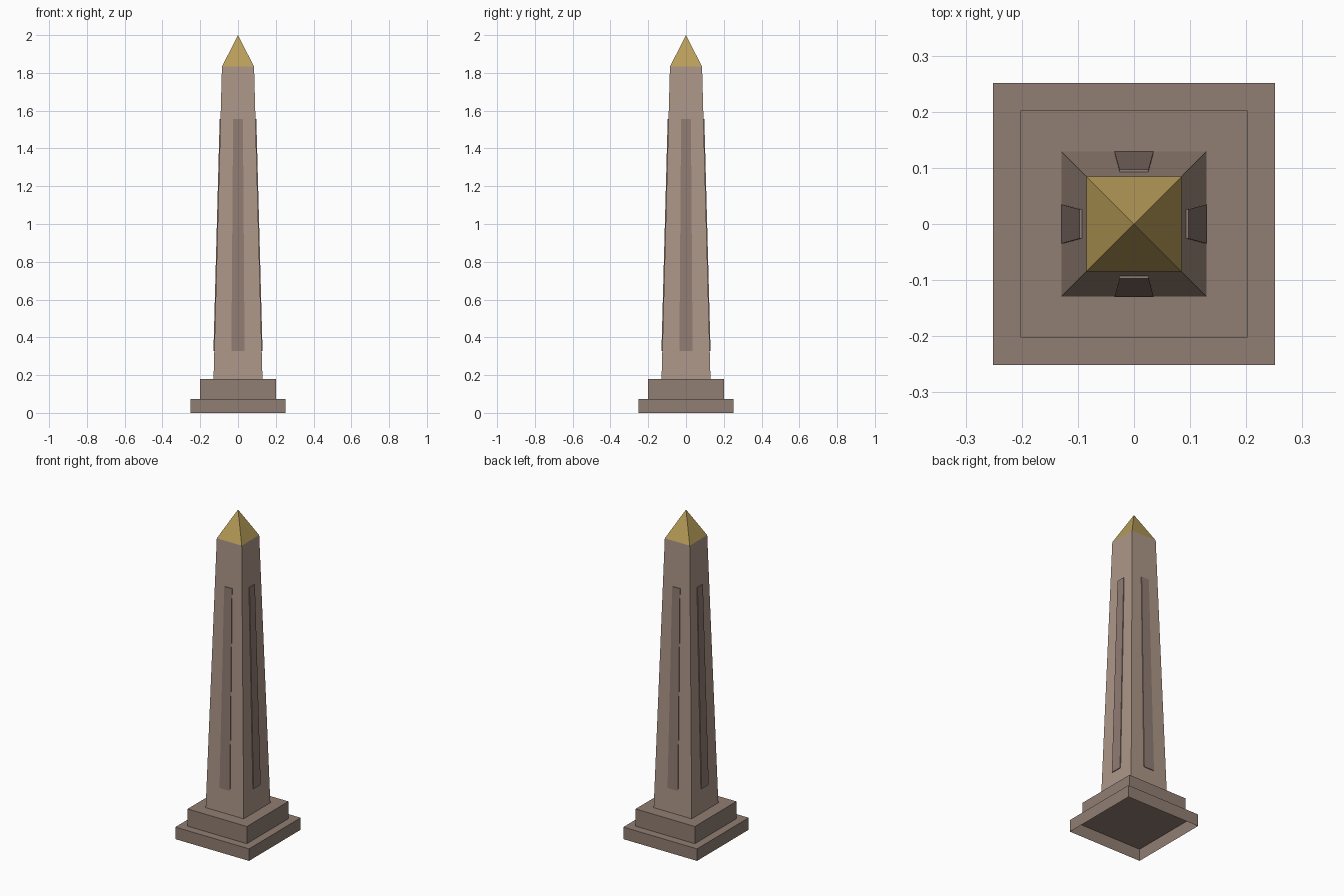
import bpy, bmesh
from mathutils import Matrix
from math import pi

if "Cube" in bpy.data.objects:
    bpy.data.objects.remove(bpy.data.objects["Cube"])


def material(name, rgb):
    m = bpy.data.materials.new(name)
    m.diffuse_color = (*rgb, 1)
    m.use_nodes = True
    m.node_tree.nodes["Principled BSDF"].inputs["Base Color"].default_value = m.diffuse_color
    return m


def make_object(name, bm, mat):
    bmesh.ops.recalc_face_normals(bm, faces=bm.faces)
    mesh = bpy.data.meshes.new(name)
    bm.to_mesh(mesh)
    bm.free()
    mesh.materials.append(mat)
    ob = bpy.data.objects.new(name, mesh)
    bpy.context.collection.objects.link(ob)
    return ob


def square_block(name, z0, half0, z1, half1, mat):
    """Tapered square block, or a pyramid when half1 is 0; underside left open."""
    bm = bmesh.new()
    bmesh.ops.create_cone(bm, cap_ends=True, segments=4, radius1=half0 * 2 ** 0.5,
                          radius2=half1 * 2 ** 0.5, depth=z1 - z0,
                          matrix=Matrix.Translation((0, 0, (z0 + z1) / 2)) @ Matrix.Rotation(pi / 4, 4, 'Z'))
    bmesh.ops.remove_doubles(bm, verts=bm.verts, dist=1e-5)
    bm.normal_update()
    low = [f for f in bm.faces if all(v.co.z < z0 + 1e-4 for v in f.verts)]
    bmesh.ops.delete(bm, geom=low, context='FACES_ONLY')
    return make_object(name, bm, mat)


stone = material("stone", (0.42, 0.31, 0.25))
dark_stone = material("dark_stone", (0.28, 0.21, 0.17))
panel_stone = material("panel_stone", (0.28, 0.20, 0.17))
gold = material("gold", (0.48, 0.34, 0.10))

# Stepped plinth, shaft and gilded cap
Z_BASE, Z_CAP, H_BASE, H_CAP = 0.18, 1.833, 0.1295, 0.085
square_block("lower_plinth", 0, 0.251, 0.074, 0.251, dark_stone)
square_block("upper_plinth", 0.074, 0.202, Z_BASE, 0.202, dark_stone)
square_block("shaft", Z_BASE, H_BASE, Z_CAP, H_CAP, stone)
square_block("cap", Z_CAP, H_CAP, 2.0, 0, gold)

# Thin raised panel following the slope of each shaft face
for i, side in enumerate(("front", "right", "back", "left")):
    bm = bmesh.new()
    bmesh.ops.create_cube(bm, size=2)
    for v in bm.verts:
        top, outer = v.co.z > 0, v.co.y < 0
        z = 1.556 if top else 0.327
        face = H_BASE + (H_CAP - H_BASE) * (z - Z_BASE) / (Z_CAP - Z_BASE)
        v.co = (v.co.x * (0.026 if top else 0.035), -(face + (0.0045 if outer else -0.005)), z)
    bm.transform(Matrix.Rotation(i * pi / 2, 4, 'Z'))
    make_object(side + "_panel", bm, panel_stone)
